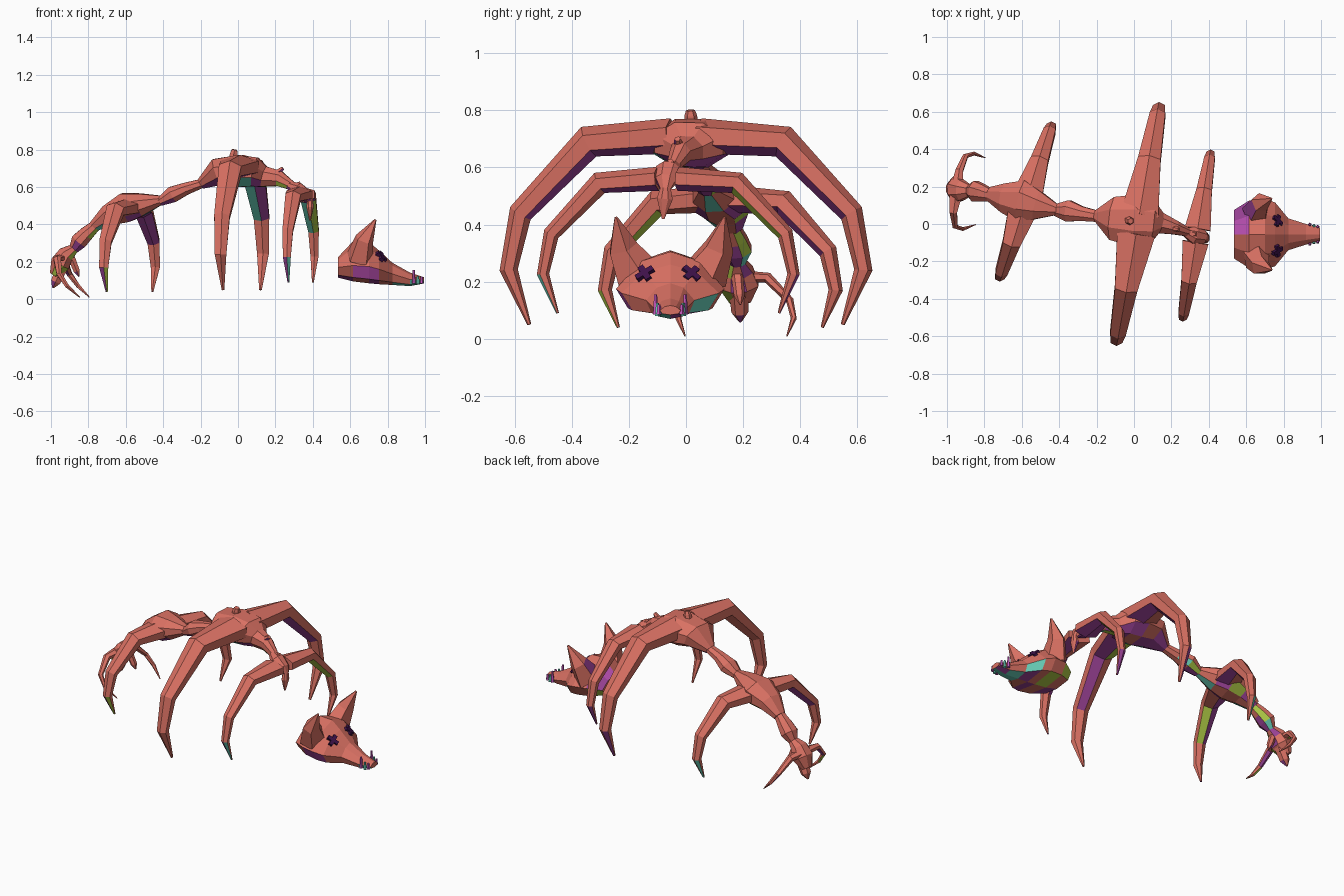
import bpy, bmesh, math, random
from mathutils import Vector, Matrix

random.seed(4)

def material(name, rgb):
    m = bpy.data.materials.new(name)
    m.diffuse_color = (*rgb, 1)
    return m

RED = material("coral", (0.70, 0.165, 0.125))
ACCENTS = [material("plum", (0.33, 0.055, 0.31)), material("teal", (0.14, 0.62, 0.48)),
           material("lime", (0.42, 0.58, 0.06)), material("magenta", (0.55, 0.09, 0.5))]
DARK = material("eye_dark", (0.05, 0.006, 0.07))

def finish(name, bm, tint=None, rear=False):
    """Turn a bmesh into an object with coloured patches on its hidden faces."""
    bmesh.ops.recalc_face_normals(bm, faces=bm.faces)
    me = bpy.data.meshes.new(name)
    for m in ([tint] if tint else [RED] + ACCENTS):
        me.materials.append(m)
    if not tint:
        for f in bm.faces:
            under = f.normal.z < -0.3 or (rear and f.normal.x < -0.35)
            if under and random.random() < 0.6:
                f.material_index = random.choice((1, 1, 2, 3, 4) if rear else (1, 1, 1, 2, 3))
    bm.to_mesh(me)
    bm.free()
    ob = bpy.data.objects.new(name, me)
    bpy.context.collection.objects.link(ob)
    return ob

def skin(bm, rings):
    rings = [[bm.verts.new(p) for p in r] for r in rings]
    n = len(rings[0])
    for a, b in zip(rings, rings[1:]):
        for i in range(n):
            bm.faces.new((a[i], a[(i + 1) % n], b[(i + 1) % n], b[i]))
    bm.faces.new(rings[0])
    bm.faces.new(rings[-1])

def tube(name, path, radii, side, sides=6, turn=0.0, **kw):
    """Faceted tube; radii are (along side axis, across it) per point."""
    path = [Vector(p) for p in path]
    rings = []
    for i, p in enumerate(path):
        t = (path[min(i + 1, len(path) - 1)] - path[max(i - 1, 0)]).normalized()
        u = Vector(side)
        u = (u - t * u.dot(t)).normalized()
        v = t.cross(u)
        a, b = radii[i]
        angles = [(k + turn) * math.tau / sides for k in range(sides)]
        rings.append([p + u * a * math.cos(w) + v * b * math.sin(w) for w in angles])
    bm = bmesh.new()
    skin(bm, rings)
    return finish(name, bm, **kw)

# Ribs: one shared arch (reach, drop, half width, half thickness) scaled per pair
ARCH = [(0.08, 0.00, 0.118, 0.062), (0.54, 0.03, 0.070, 0.058), (0.92, 0.41, 0.048, 0.042),
        (0.985, 0.71, 0.036, 0.032), (0.87, 1.00, 0.008, 0.007)]

def rib_pair(name, centre, reach, drop, lean, hook, fat):
    cx, cy, cz = centre
    for s, word in ((1, "left"), (-1, "right")):
        path = [(cx + s * lean * r + hook * d * d, cy + s * reach * r, cz - drop * d)
                for r, d, w, t in ARCH]
        tube(f"{name}_rib_{word}", path, [(w * fat, t * fat) for r, d, w, t in ARCH], (1, 0, 0),
             turn=0.5)

rib_pair("main", (0.02, 0.0, 0.71), 0.63, 0.66, 0.115, 0.0, 1.0)
rib_pair("front", (0.335, -0.062, 0.56), 0.445, 0.47, 0.075, 0.0, 0.68)
rib_pair("rear", (-0.58, 0.12, 0.49), 0.41, 0.45, 0.14, 0.0, 0.78)
rib_pair("tail", (-0.95, 0.175, 0.22), 0.205, 0.21, 0.03, 0.13, 0.33)

def vertebra(name, rows):
    """rows: x, y, z, half width, half height"""
    tube(name, [r[:3] for r in rows], [r[3:] for r in rows], (0, 1, 0), sides=8, turn=0.5)

# Spine, vertebra by vertebra
vertebra("main_vertebra", [(-0.20, 0.045, 0.615, 0.034, 0.03), (-0.11, 0.03, 0.68, 0.125, 0.078),
                           (0.0, 0.02, 0.685, 0.15, 0.092), (0.09, 0.01, 0.68, 0.13, 0.085),
                           (0.14, 0.005, 0.655, 0.06, 0.06), (0.22, -0.02, 0.645, 0.04, 0.045),
                           (0.29, -0.045, 0.605, 0.024, 0.025)])
vertebra("front_vertebra", [(0.27, -0.04, 0.61, 0.024, 0.022), (0.32, -0.06, 0.585, 0.05, 0.042),
                            (0.37, -0.07, 0.555, 0.04, 0.03), (0.385, -0.072, 0.525, 0.02, 0.018),
                            (0.385, -0.074, 0.49, 0.03, 0.02), (0.385, -0.08, 0.42, 0.005, 0.005)])
vertebra("middle_link", [(-0.42, 0.075, 0.52, 0.034, 0.025), (-0.35, 0.07, 0.56, 0.062, 0.047),
                         (-0.28, 0.055, 0.59, 0.042, 0.036), (-0.19, 0.04, 0.62, 0.032, 0.026)])
vertebra("rear_vertebra", [(-0.77, 0.16, 0.39, 0.042, 0.032), (-0.69, 0.14, 0.45, 0.085, 0.062),
                           (-0.60, 0.125, 0.49, 0.12, 0.085), (-0.52, 0.10, 0.505, 0.085, 0.066),
                           (-0.41, 0.075, 0.53, 0.03, 0.026)])
vertebra("tail_link", [(-0.88, 0.18, 0.265, 0.03, 0.028), (-0.85, 0.175, 0.31, 0.06, 0.048),
                       (-0.81, 0.165, 0.35, 0.05, 0.042), (-0.755, 0.15, 0.40, 0.032, 0.03)])
vertebra("tail_vertebra", [(-0.985, 0.19, 0.13, 0.04, 0.025), (-0.95, 0.185, 0.19, 0.074, 0.058),
                           (-0.92, 0.18, 0.24, 0.058, 0.047), (-0.87, 0.178, 0.275, 0.028, 0.026)])

# Small spurs along the spine
for name, a, b, r in (("main_spur", (-0.03, 0.02, 0.74), (-0.018, 0.015, 0.80), 0.026),
                      ("neck_spur", (0.19, -0.02, 0.66), (0.24, -0.03, 0.70), 0.018),
                      ("front_spur", (0.29, -0.05, 0.59), (0.335, -0.055, 0.62), 0.02),
                      ("tail_spike", (-0.94, 0.185, 0.17), (-0.99, 0.19, 0.06), 0.035),
                      ("belly_spike", (-0.89, 0.18, 0.22), (-0.85, 0.19, 0.12), 0.022)):
    a, b = Vector(a), Vector(b)
    end = 0.6 if a.z < b.z else 0.15
    tube(name, [a, a.lerp(b, 0.7), b], [(r, r), (r * 0.85, r * 0.85), (r * end, r * end)], (0, 1, 0))

# Skull: cross-sections x, half width, top, cheek height, bottom
MID = -0.055
SECTIONS = [(0.535, 0.13, 0.225, 0.17, 0.115), (0.615, 0.18, 0.31, 0.18, 0.095),
            (0.70, 0.19, 0.305, 0.175, 0.085), (0.755, 0.17, 0.26, 0.16, 0.08),
            (0.825, 0.085, 0.195, 0.135, 0.076), (0.92, 0.055, 0.142, 0.105, 0.07),
            (0.995, 0.036, 0.117, 0.10, 0.084)]
rings = []
for x, w, top, cheek, bottom in SECTIONS:
    half = [(0.0, top), (0.55 * w, cheek + 0.74 * (top - cheek)), (w, cheek),
            (0.78 * w, bottom + 0.25 * (cheek - bottom)), (0.0, bottom)]
    loop = half + [(-y, z) for y, z in half[-2:0:-1]]
    rings.append([(x, MID + y, z) for y, z in loop])
bm = bmesh.new()
skin(bm, rings)
finish("skull", bm, rear=True)

def bar(bm, matrix, size):
    bmesh.ops.create_cube(bm, size=1, matrix=matrix @ Matrix.Diagonal((*size, 1)))

# Ears, crossed eyes and teeth on both sides
for s, word in ((1, "left"), (-1, "right")):
    tube(f"ear_{word}", [(0.65, MID + s * 0.115, 0.22), (0.675, MID + s * 0.168, 0.32),
                         (0.735, MID + s * 0.19, 0.425)],
         [(0.088, 0.075), (0.055, 0.052), (0.006, 0.006)], (0, 1, 0), sides=5, rear=True)

    normal = Vector((0.75, s * 0.3, 0.6))
    frame = Matrix.Translation((0.74, MID - 0.008 + s * 0.07, 0.207)) @ \
        normal.to_track_quat('Z', 'Y').to_matrix().to_4x4()
    bm = bmesh.new()
    for angle in (40, 130):
        bar(bm, frame @ Matrix.Rotation(math.radians(angle), 4, 'Z'), (0.068, 0.022, 0.09))
    finish(f"eye_{word}", bm, tint=DARK)

    for i, (x, y, low, high) in enumerate(((0.94, 0.052, 0.085, 0.155), (0.962, 0.045, 0.08, 0.125),
                                           (0.982, 0.04, 0.085, 0.12))):
        tube(f"tooth_{word}_{i}", [(x, MID + s * y, low), (x, MID + s * y, high)],
             [(0.010, 0.010), (0.006, 0.006)], (0, 1, 0), sides=5, tint=ACCENTS[(i * 2 + 3) % 4])
